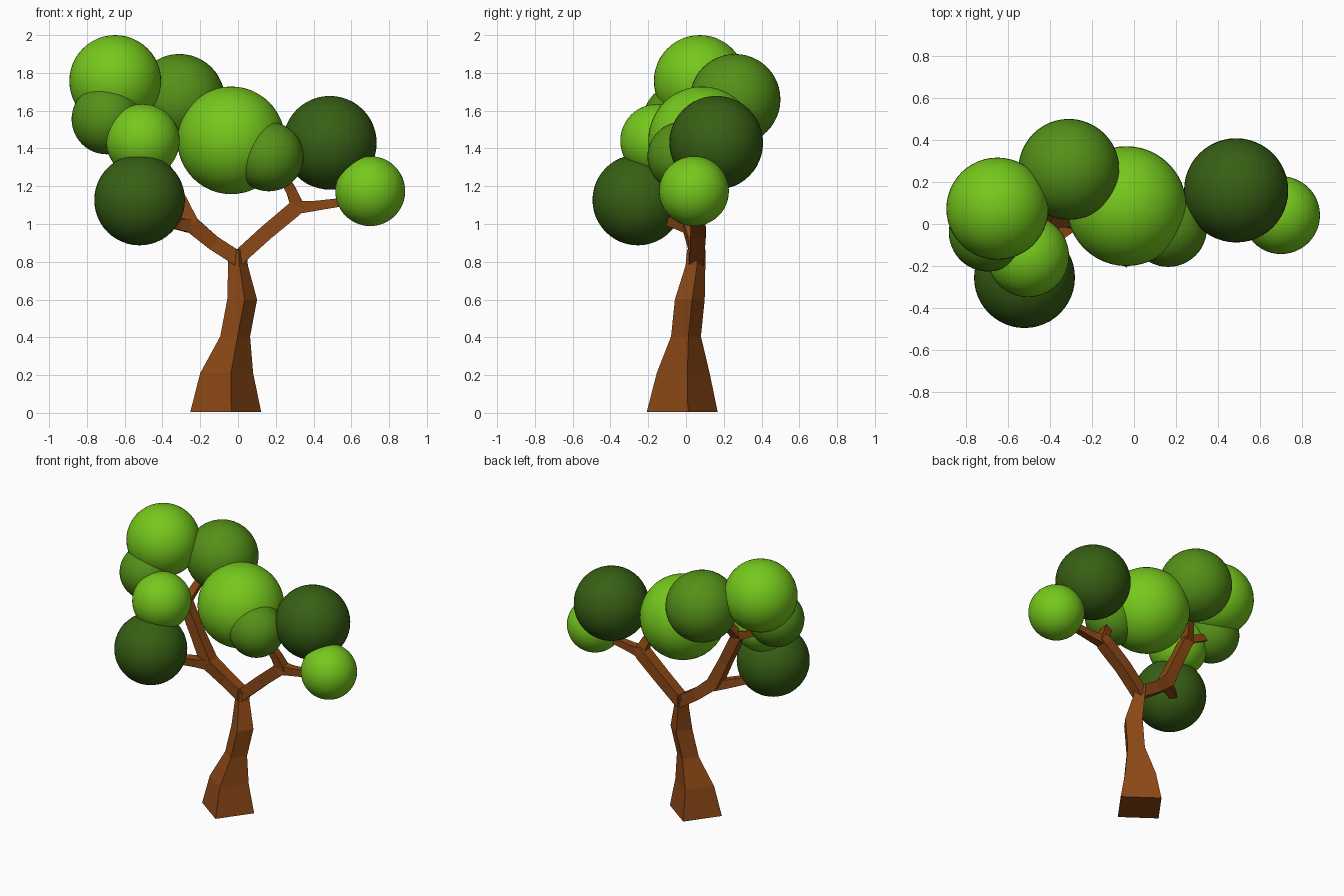
import bpy, bmesh
from math import cos, sin, radians
from mathutils import Vector


def material(name, rgb):
    m = bpy.data.materials.new(name)
    m.diffuse_color = (*rgb, 1)
    return m


bark = material("bark", (0.26, 0.065, 0.008))
light = material("leaf_light", (0.18, 0.58, 0.012))
mid = material("leaf_mid", (0.09, 0.28, 0.009))
dark = material("leaf_dark", (0.038, 0.114, 0.007))


def limb(name, path, upright=False):
    """Square-section tube through (x, y, z, corner_radius) points."""
    bm = bmesh.new()
    pts = [Vector(p[:3]) for p in path]
    rings = []
    for i, p in enumerate(pts):
        if upright:
            u, v, turn = Vector((1, 0, 0)), Vector((0, 1, 0)), 9
        else:
            t = (pts[min(i + 1, len(pts) - 1)] - pts[max(i - 1, 0)]).normalized()
            u = t.cross(Vector((0, 1, 0))).normalized()
            v, turn = t.cross(u), 45
        ring = []
        for k in range(4):
            a = radians(turn + 90 * k)
            ring.append(bm.verts.new(p + (u * cos(a) + v * sin(a)) * path[i][3]))
        rings.append(ring)
    for a, b in zip(rings, rings[1:]):
        for k in range(4):
            n = (k + 1) % 4
            bm.faces.new((a[k], a[n], b[n], b[k]))
    bm.faces.new(rings[0])
    bm.faces.new(rings[-1])
    bmesh.ops.recalc_face_normals(bm, faces=bm.faces)
    me = bpy.data.meshes.new(name)
    bm.to_mesh(me)
    bm.free()
    me.materials.append(bark)
    bpy.context.collection.objects.link(bpy.data.objects.new(name, me))


# Trunk, flaring at the foot
limb("trunk", [(-0.065, -0.02, 0.005, 0.19), (-0.06, -0.015, 0.21, 0.142),
               (-0.015, 0, 0.405, 0.08), (0.022, 0.02, 0.6, 0.08),
               (0.0, 0.05, 0.78, 0.053), (-0.005, 0.055, 0.865, 0.05)], True)

# Main branches
limb("right_branch", [(-0.01, 0.055, 0.81, 0.055), (0.15, 0.065, 0.955, 0.056),
                      (0.30, 0.06, 1.08, 0.058), (0.335, 0.06, 1.11, 0.045)])
limb("left_branch", [(0.01, 0.055, 0.81, 0.055), (-0.13, 0.05, 0.90, 0.055),
                     (-0.25, 0.025, 1.0, 0.062), (-0.33, 0.02, 1.17, 0.052),
                     (-0.43, 0.02, 1.38, 0.05), (-0.44, 0.02, 1.41, 0.04)])

# Twigs reaching into the foliage
limb("right_outer_twig", [(0.29, 0.06, 1.085, 0.05), (0.40, 0.055, 1.095, 0.038), (0.62, 0.05, 1.125, 0.028)])
limb("right_inner_twig", [(0.32, 0.06, 1.08, 0.05), (0.285, 0.04, 1.17, 0.04), (0.20, 0.0, 1.32, 0.03)])
limb("left_low_twig", [(-0.24, 0.03, 0.99, 0.055), (-0.32, -0.02, 1.0, 0.042), (-0.46, -0.13, 1.03, 0.032)])
limb("left_outer_twig", [(-0.42, 0.02, 1.39, 0.045), (-0.50, 0.025, 1.42, 0.036), (-0.59, 0.03, 1.46, 0.03)])
limb("left_inner_twig", [(-0.44, 0.01, 1.37, 0.045), (-0.41, 0.07, 1.45, 0.036), (-0.37, 0.13, 1.55, 0.03)])

# Foliage balls: x, y, z, radius, colour
balls = [(-0.65, 0.073, 1.757, 0.243, light), (-0.31, 0.26, 1.66, 0.24, mid),
         (-0.695, -0.04, 1.555, 0.186, mid), (-0.504, -0.153, 1.44, 0.195, light),
         (-0.521, -0.255, 1.127, 0.24, dark), (-0.036, 0.085, 1.443, 0.285, light),
         (0.163, -0.02, 1.357, 0.184, mid), (0.486, 0.16, 1.43, 0.248, dark),
         (0.70, 0.042, 1.174, 0.185, light)]
for i, (x, y, z, r, m) in enumerate(balls):
    bpy.ops.mesh.primitive_uv_sphere_add(segments=48, ring_count=24, radius=r, location=(x, y, z))
    ob = bpy.context.object
    ob.name = f"foliage_{i + 1}"
    ob.data.materials.append(m)
    bpy.ops.object.shade_smooth()
